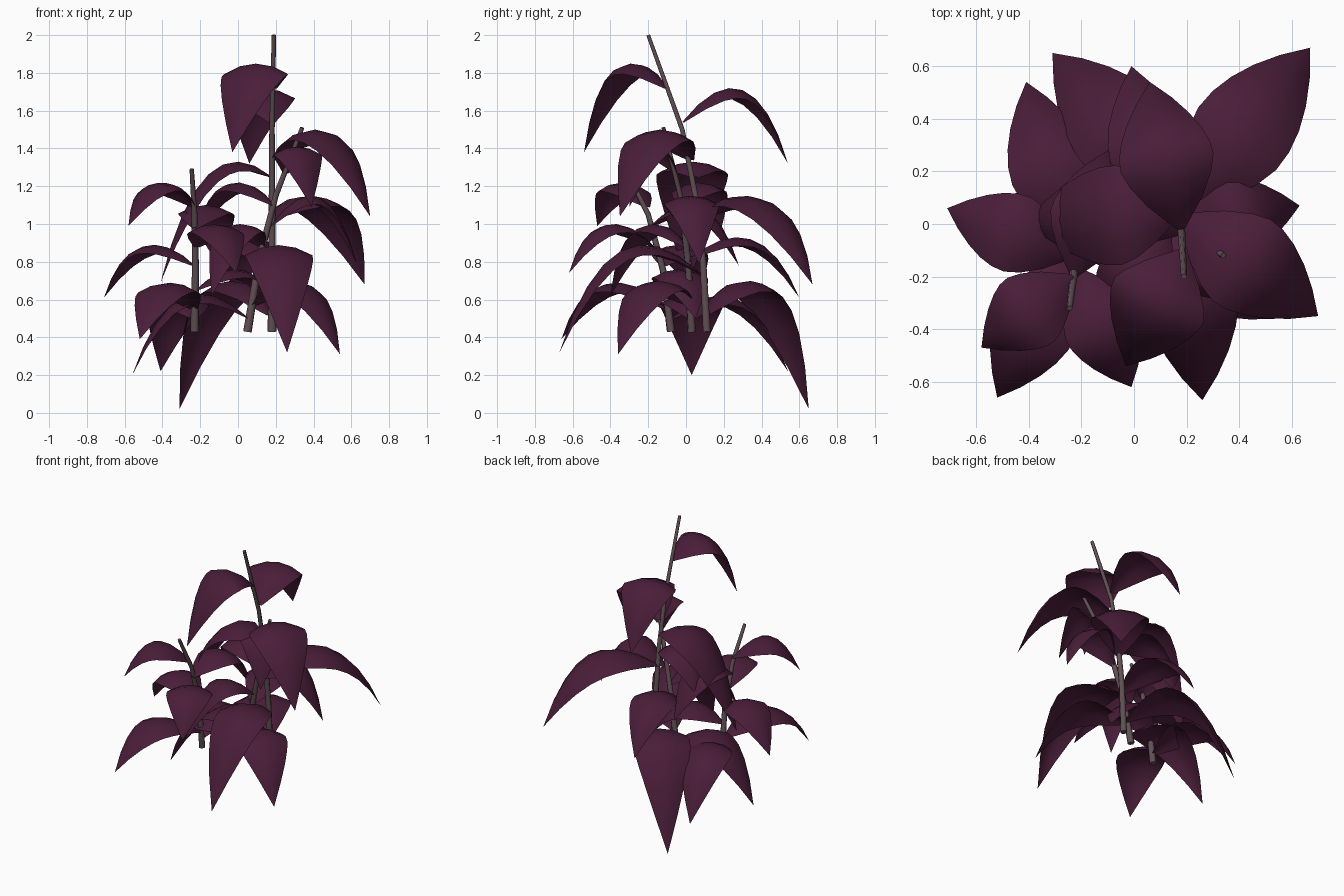
import bpy, bmesh, math
from mathutils import Vector

cube = bpy.data.objects.get("Cube")
if cube:
    bpy.data.objects.remove(cube, do_unlink=True)


def make_material(name, rgb):
    mat = bpy.data.materials.new(name)
    mat.use_nodes = True
    mat.diffuse_color = (*rgb, 1)
    bsdf = mat.node_tree.nodes["Principled BSDF"]
    bsdf.inputs["Base Color"].default_value = (*rgb, 1)
    bsdf.inputs["Roughness"].default_value = 0.8
    return mat


LEAF = make_material("dark plum leaf", (0.067, 0.0125, 0.041))
STEM = make_material("grey brown stem", (0.12, 0.08, 0.088))

# Half-width along the blade, from the stalk to the pointed tip
PROFILE = (0.1, 0.6, 0.88, 1, 0.98, 0.87, 0.67, 0.38, 0)
ACROSS = (-1, -0.5, 0, 0.5, 1)
UP = Vector((0, 0, 1))


def add_leaf(name, base, tip, peak, half_width, fold=0.3):
    """Arching blade that rises to height peak, falls to its tip and cups inward."""
    base, tip = Vector(base), Vector(tip)
    run = Vector((tip.x - base.x, tip.y - base.y, 0))
    side = Vector((-run.y, run.x, 0)).normalized()
    rise, fall = peak - base.z, tip.z - base.z
    a = 2 * rise + 2 * math.sqrt(rise * rise - rise * fall)
    b = fall - a
    bm = bmesh.new()
    rows = []
    last = len(PROFILE) - 1
    for i, w in enumerate(PROFILE):
        t = i / last
        spine = base + run * (t * (1.28 - 0.28 * t)) + UP * (a * t + b * t * t)
        along = run * (1.28 - 0.56 * t) + UP * (a + 2 * b * t)
        normal = along.cross(side).normalized()
        w *= half_width
        if i == last:
            rows.append([bm.verts.new(spine)] * len(ACROSS))
        else:
            rows.append([bm.verts.new(spine + side * (w * s) - normal * (fold * w * s * s))
                         for s in ACROSS])
    for r0, r1 in zip(rows, rows[1:]):
        for j in range(len(ACROSS) - 1):
            corners = [r0[j + 1], r0[j], r1[j], r1[j + 1]]
            bm.faces.new(list(dict.fromkeys(corners)))
    bm.normal_update()
    if sum(f.normal.z for f in bm.faces) < 0:
        bmesh.ops.reverse_faces(bm, faces=bm.faces)
    for f in bm.faces:
        f.smooth = True
    mesh = bpy.data.meshes.new(name)
    bm.to_mesh(mesh)
    bm.free()
    mesh.materials.append(LEAF)
    bpy.context.collection.objects.link(bpy.data.objects.new(name, mesh))


def add_stem(name, points):
    """Tapering tube through the points."""
    curve = bpy.data.curves.new(name, "CURVE")
    curve.dimensions = "3D"
    curve.bevel_depth = 0.023
    curve.bevel_resolution = 1
    curve.use_fill_caps = True
    spline = curve.splines.new("POLY")
    spline.points.add(len(points) - 1)
    for i, (pt, co) in enumerate(zip(spline.points, points)):
        pt.co = (*co, 1)
        pt.radius = 1 - 0.5 * i / (len(points) - 1)
    curve.materials.append(STEM)
    bpy.context.collection.objects.link(bpy.data.objects.new(name, curve))


# Three stems
add_stem("tall_stem", [(0.18, 0.11, 0.43), (0.18, 0.09, 0.8), (0.18, 0.05, 1.15),
                       (0.18, -0.02, 1.5), (0.19, -0.2, 2)])
add_stem("middle_stem", [(0.05, 0.03, 0.43), (0.11, 0.01, 0.8),
                         (0.2, -0.03, 1.15), (0.34, -0.12, 1.51)])
add_stem("short_stem", [(-0.23, -0.08, 0.43), (-0.225, -0.12, 0.75),
                        (-0.23, -0.2, 1.05), (-0.245, -0.32, 1.29)])

# Leaves spiralling down the tall stem
add_leaf("tall_top_front_leaf", (0.19, -0.1, 1.72), (-0.03, -0.54, 1.38), 1.85, 0.19)
add_leaf("tall_top_back_leaf", (0.18, -0.02, 1.54), (0.06, 0.54, 1.32), 1.72, 0.18)
add_leaf("tall_upper_left_leaf", (0.18, 0.03, 1.34), (0.7, -0.35, 1.04), 1.5, 0.19)
add_leaf("tall_upper_right_leaf", (0.18, 0.05, 1.25), (-0.41, 0.01, 0.69), 1.33, 0.19)
add_leaf("tall_middle_leaf", (0.18, 0.06, 1.03), (0.67, 0.67, 0.68), 1.15, 0.19)
add_leaf("tall_low_front_leaf", (0.18, 0.08, 0.74), (0.26, -0.67, 0.32), 0.89, 0.18)
add_leaf("tall_low_back_leaf", (0.17, 0.1, 0.52), (-0.31, 0.65, 0.02), 0.7, 0.19)

# Leaves spiralling down the middle stem
add_leaf("middle_top_front_leaf", (0.25, -0.05, 1.27), (0.39, -0.3, 1.09), 1.41, 0.15)
add_leaf("middle_top_back_leaf", (0.19, -0.03, 1.1), (-0.22, 0.18, 0.95), 1.22, 0.15)
add_leaf("middle_left_leaf", (0.17, -0.01, 0.99), (0.63, 0.07, 0.79), 1.15, 0.15)
add_leaf("middle_front_leaf", (0.13, 0, 0.88), (-0.14, -0.4, 0.62), 1.0, 0.14)
add_leaf("middle_back_leaf", (0.11, 0, 0.8), (-0.01, 0.6, 0.61), 0.93, 0.15)
add_leaf("middle_low_left_leaf", (0.08, 0.02, 0.57), (0.54, -0.36, 0.31), 0.7, 0.17)
add_leaf("middle_low_right_leaf", (0.06, 0.03, 0.5), (-0.56, 0.03, 0.2), 0.63, 0.17)

# Leaves spiralling down the short stem
add_leaf("short_top_front_leaf", (-0.23, -0.2, 1.09), (-0.58, -0.47, 0.99), 1.22, 0.15)
add_leaf("short_top_back_leaf", (-0.23, -0.2, 0.98), (-0.1, 0.28, 0.78), 1.1, 0.15)
add_leaf("short_upper_front_leaf", (-0.22, -0.17, 0.88), (-0.01, -0.62, 0.74), 1.0, 0.15)
add_leaf("short_middle_right_leaf", (-0.23, -0.12, 0.78), (-0.71, 0.06, 0.61), 0.89, 0.15)
add_leaf("short_middle_left_leaf", (-0.225, -0.11, 0.65), (0.24, 0.05, 0.5), 0.76, 0.15)
add_leaf("short_low_front_leaf", (-0.23, -0.1, 0.55), (-0.52, -0.66, 0.39), 0.69, 0.16)
add_leaf("short_low_back_leaf", (-0.23, -0.08, 0.5), (-0.41, 0.54, 0.22), 0.62, 0.16)
